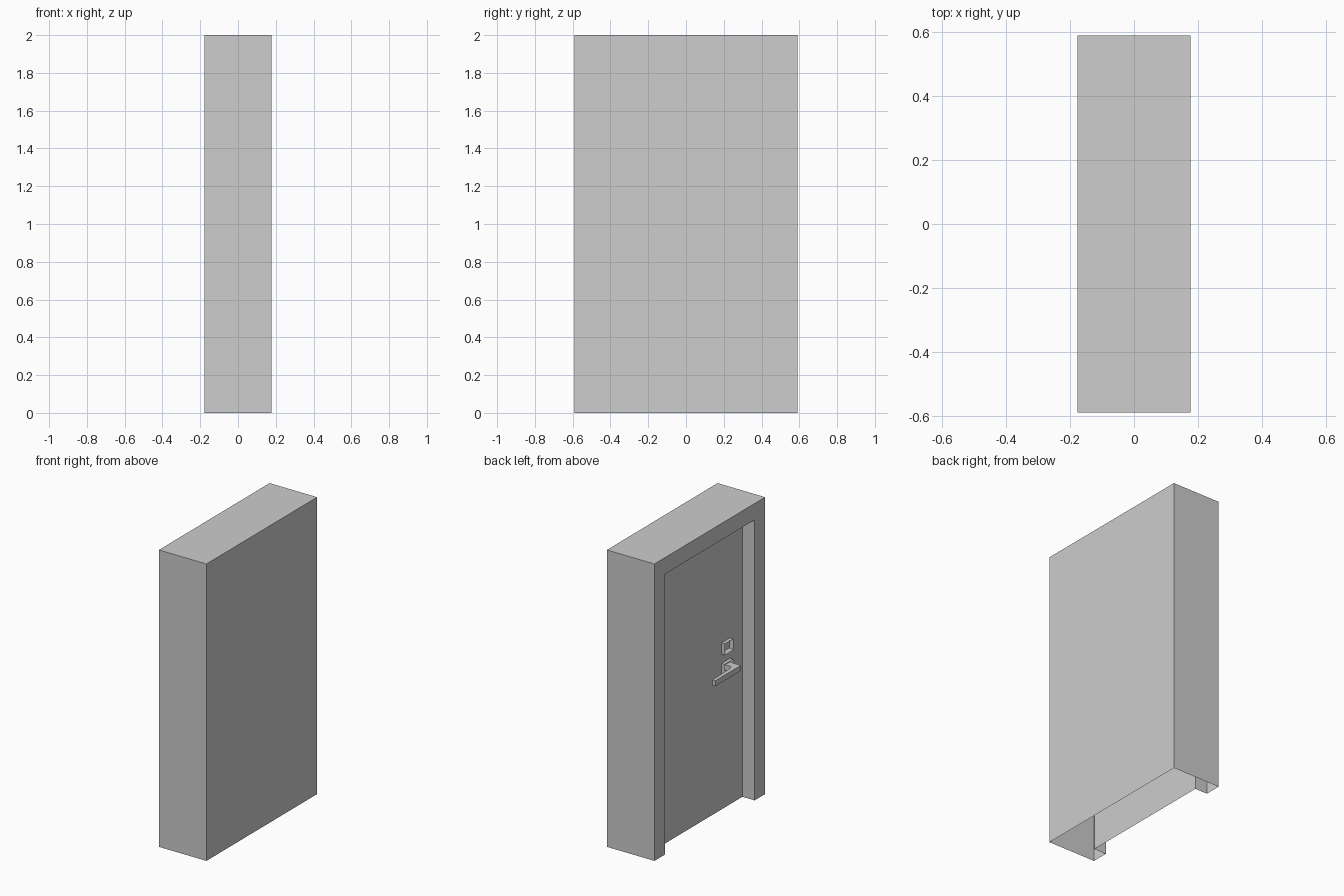
import bpy, bmesh

old = bpy.data.objects.get("Cube")
if old:
    bpy.data.objects.remove(old)

X, Y, H = 0.177, 0.589, 2.0     # half depth, half width, height
BORDER = 0.111                  # width of the visible frame
DOOR_X = -0.086                 # plane of the recessed door leaf

COLOUR = (0.61, 0.61, 0.61, 1)
grey = bpy.data.materials.new("plain grey")
grey.use_nodes = True
grey.diffuse_color = COLOUR
grey.node_tree.nodes["Principled BSDF"].inputs["Base Color"].default_value = COLOUR


def finish(name, bm):
    mesh = bpy.data.meshes.new(name)
    bm.to_mesh(mesh)
    bm.free()
    mesh.materials.append(grey)
    obj = bpy.data.objects.new(name, mesh)
    bpy.context.collection.objects.link(obj)


def arch(bm, x, inset):
    """Verts of an upside-down U at depth x, open at the floor."""
    w, top = Y - inset, H - inset
    return [bm.verts.new((x, y, z)) for y, z in ((-w, 0), (-w, top), (w, top), (w, 0))]


# Hollow surround: back wall, sides, front border and reveal, open underneath
bm = bmesh.new()
rings = [arch(bm, X, 0), arch(bm, -X, 0), arch(bm, -X, BORDER), arch(bm, DOOR_X, BORDER)]
bm.faces.new(rings[0])
for a, b in zip(rings, rings[1:]):
    for i in range(3):
        bm.faces.new((a[i], a[i + 1], b[i + 1], b[i]))
bmesh.ops.recalc_face_normals(bm, faces=bm.faces)
finish("door_surround", bm)

# Door leaf
bm = bmesh.new()
leaf = bm.faces.new(arch(bm, DOOR_X, BORDER))
leaf.normal_update()
if leaf.normal.x > 0:
    leaf.normal_flip()
finish("door_leaf", bm)


def recessed_plate(name, y, z, width, height, thick):
    """Box on the door with a slot sunk into its outer face."""
    bm = bmesh.new()
    bmesh.ops.create_cube(bm, size=1)
    for v in bm.verts:
        v.co = (DOOR_X + (v.co.x - 0.5) * thick, y + v.co.y * width, z + v.co.z * height)
    bm.normal_update()
    outer = min(bm.faces, key=lambda f: f.calc_center_median().x)
    bmesh.ops.inset_region(bm, faces=[outer], thickness=0.018)
    for v in outer.verts:
        v.co.x += thick * 0.9
    finish(name, bm)


recessed_plate("lock_plate", -0.302, 1.083, 0.09, 0.076, 0.024)
recessed_plate("handle_plate", -0.302, 0.945, 0.09, 0.076, 0.024)

# Lever handle: L-shaped outline in plan, extruded upwards
outline = [(DOOR_X, -0.338), (-0.173, -0.338), (-0.173, -0.065), (-0.152, -0.065),
           (-0.143, -0.26), (-0.132, -0.29), (DOOR_X, -0.29)]
bm = bmesh.new()
base = bm.faces.new([bm.verts.new((x, y, 0.926)) for x, y in outline])
top = bmesh.ops.extrude_face_region(bm, geom=[base])
for v in top["geom"]:
    if isinstance(v, bmesh.types.BMVert):
        v.co.z += 0.036
bmesh.ops.recalc_face_normals(bm, faces=bm.faces)
finish("lever_handle", bm)
